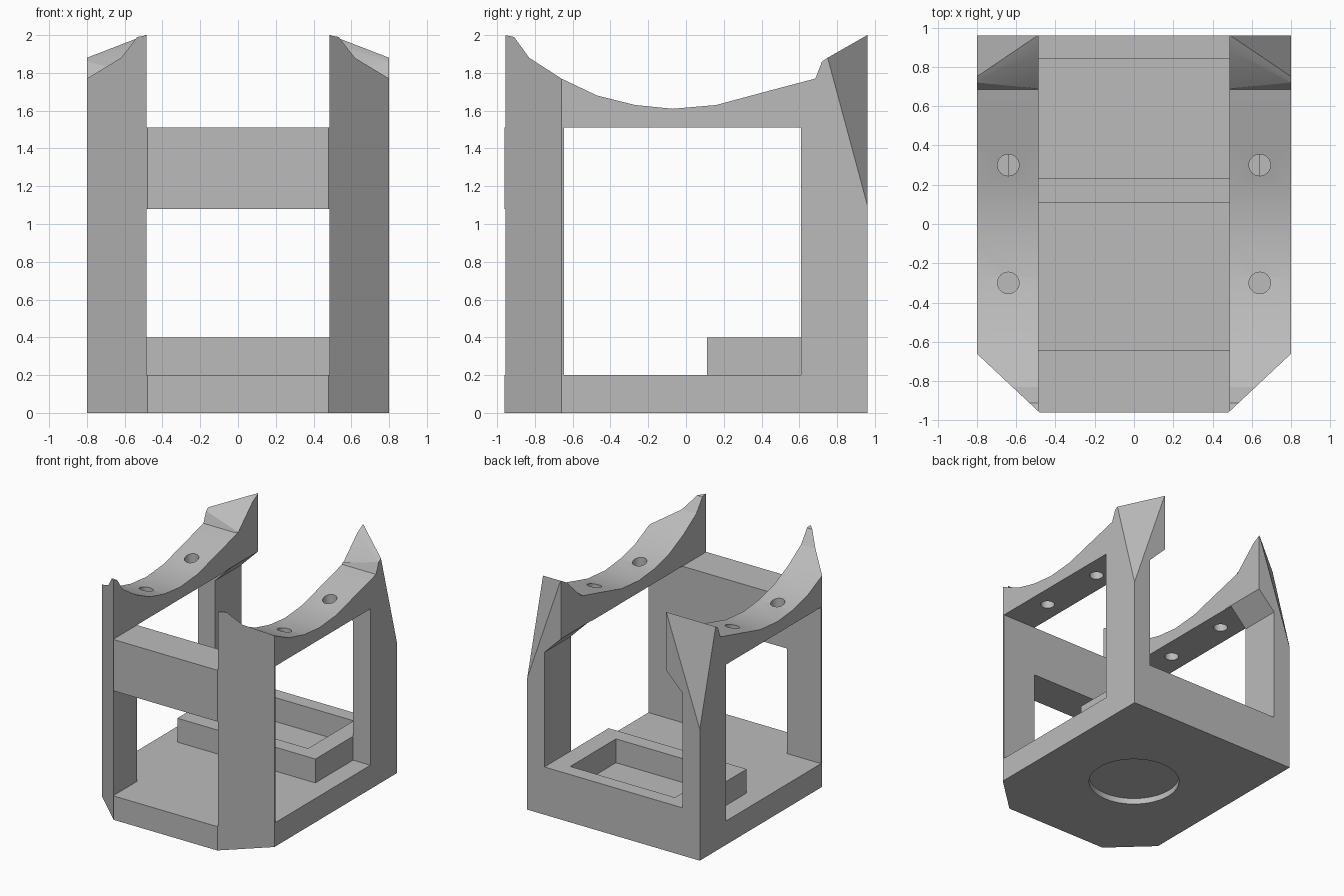
import bpy, bmesh, math
from mathutils import Vector

default = bpy.data.objects.get("Cube")
if default:
    bpy.data.objects.remove(default, do_unlink=True)

grey = bpy.data.materials.new("plain_grey")
grey.use_nodes = True
grey.diffuse_color = (0.5, 0.5, 0.5, 1)
grey.node_tree.nodes["Principled BSDF"].inputs["Base Color"].default_value = (0.5, 0.5, 0.5, 1)


def make_object(name, bm):
    bmesh.ops.recalc_face_normals(bm, faces=bm.faces)
    mesh = bpy.data.meshes.new(name)
    bm.to_mesh(mesh)
    bm.free()
    mesh.materials.append(grey)
    obj = bpy.data.objects.new(name, mesh)
    bpy.context.collection.objects.link(obj)
    return obj


def prism(points, offset):
    """Closed solid from a planar outline moved along an offset."""
    bm = bmesh.new()
    face = bm.faces.new([bm.verts.new(p) for p in points])
    moved = bmesh.ops.extrude_face_region(bm, geom=[face], use_keep_orig=True)["geom"]
    verts = [v for v in moved if isinstance(v, bmesh.types.BMVert)]
    bmesh.ops.translate(bm, verts=verts, vec=offset)
    bmesh.ops.recalc_face_normals(bm, faces=bm.faces)
    return bm


def slice_off(bm, point, normal):
    """Remove everything on the normal side of a plane and cap the cut."""
    geom = bm.verts[:] + bm.edges[:] + bm.faces[:]
    bmesh.ops.bisect_plane(bm, geom=geom, plane_co=point, plane_no=normal, clear_outer=True)
    bmesh.ops.holes_fill(bm, edges=[e for e in bm.edges if e.is_boundary])


cutters = []


def cut_box(x0, x1, y0, y1, z0, z1):
    outline = [(x0, y0, z0), (x1, y0, z0), (x1, y1, z0), (x0, y1, z0)]
    cutters.append(make_object("box_cutter", prism(outline, (0, 0, z1 - z0))))


def cut_cylinder(x, y, z0, z1, radius, sides):
    ring = [(x + radius * math.cos(math.tau * i / sides),
             y + radius * math.sin(math.tau * i / sides), z0) for i in range(sides)]
    cutters.append(make_object("round_cutter", prism(ring, (0, 0, z1 - z0))))


# Side outline with the curved cradle, extruded across the full width
profile = [(-.96, 0), (.96, 0), (.96, 2), (.75, 1.88), (.72, 1.86), (.685, 1.77),
           (.42, 1.7), (.16, 1.63), (-.07, 1.61), (-.27, 1.63), (-.47, 1.68),
           (-.66, 1.77), (-.83, 1.88), (-.91, 1.99), (-.96, 2)]
bm = prism([(-.8, y, z) for y, z in profile], (1.6, 0, 0))

# Front corner chamfers and slanted rear corners
for s in (1, -1):
    slice_off(bm, Vector((s * .8, -.66, 0)), Vector((s * .3, -.32, 0)))
    slice_off(bm, Vector((s * .49, .96, 2)), Vector((s * .189, .2418, .0651)))
body = make_object("cradle_frame", bm)

# Central channel, side windows, front opening
INNER = .485
cut_box(-INNER, INNER, -1.1, 1.1, 1.51, 2.2)
cut_box(-.9, .9, -.645, .61, .4, 1.51)
cut_box(-.9, .9, -.645, .11, .2, .45)
cut_box(-INNER, INNER, -1.1, -.6, .2, 1.08)

# Tray sides and pocket
for x0, x1 in ((-.9, -.64), (.64, .9)):
    cut_box(x0, x1, .05, .61, .2, .45)
cut_box(-INNER, INNER, .235, .84, .2, .5)

# Rear opening with angled gussets under the rails
rear = [(-.64, .4), (.64, .4), (.64, 1.36), (INNER, 1.515), (INNER, 1.6),
        (-INNER, 1.6), (-INNER, 1.515), (-.64, 1.36)]
cutters.append(make_object("rear_cutter", prism([(x, .55, z) for x, z in rear], (0, .6, 0))))

# Sloping front faces of the rear peaks
inner, outer = Vector((.49, .69, 1.77)), Vector((.8, .72, 1.86))
run = Vector((0, .4, .383))
for s in (1, -1):
    a, b = inner.lerp(outer, -.3), inner.lerp(outer, 1.3)
    quad = [Vector((s * p.x, p.y, p.z)) for p in (a, b, b + run, a + run)]
    cutters.append(make_object("peak_cutter", prism(quad, (0, 0, .6))))

# Screw holes in the rails and round recess underneath
for x in (-.64, .64):
    for y in (-.3, .3):
        cut_cylinder(x, y, 1.3, 2.1, .055, 24)
cut_cylinder(0, 0, -.1, .05, .355, 48)

# Apply all cuts
for cutter in cutters:
    cutter.hide_render = True
    mod = body.modifiers.new("cut", "BOOLEAN")
    mod.operation = "DIFFERENCE"
    mod.solver = "EXACT"
    mod.object = cutter
bpy.context.view_layer.update()
result = bpy.data.meshes.new_from_object(body.evaluated_get(bpy.context.evaluated_depsgraph_get()))
body.modifiers.clear()
body.data = result
result.materials.clear()
result.materials.append(grey)
for poly in result.polygons:
    poly.material_index = 0
for cutter in cutters:
    bpy.data.objects.remove(cutter, do_unlink=True)

# Soft cradle curve, crisp corners
bpy.ops.object.select_all(action="DESELECT")
body.select_set(True)
bpy.context.view_layer.objects.active = body
bpy.ops.object.shade_smooth_by_angle(angle=math.radians(20))
